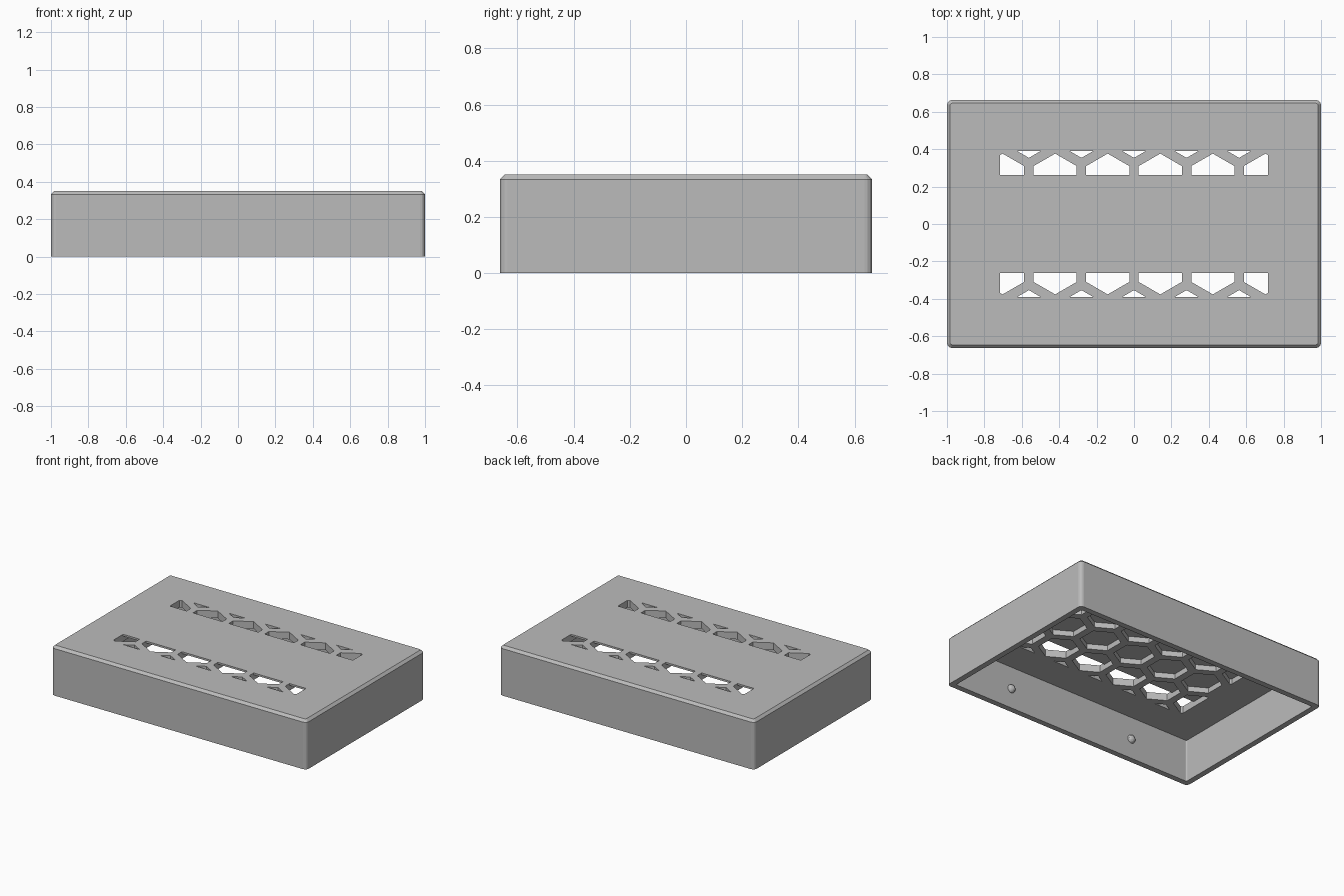
import bpy, bmesh, math

if "Cube" in bpy.data.objects:
    bpy.data.objects.remove(bpy.data.objects["Cube"])

W, D, H = 1.0, 0.663, 0.35        # half width, half depth, height
WALL, CEILING, CHAMFER = 0.04, 0.30, 0.017
PITCH, HEX_R = 0.281, 0.133       # vent spacing and hexagon radius
VENT_X, VENT_Y, COVER_Y = 0.717, 0.39, 0.262

grey = bpy.data.materials.new("plain grey")
grey.diffuse_color = (0.50, 0.50, 0.50, 1)
grey.use_nodes = True
grey.node_tree.nodes["Principled BSDF"].inputs["Base Color"].default_value = grey.diffuse_color


def make_object(name, bm):
    bmesh.ops.recalc_face_normals(bm, faces=bm.faces)
    mesh = bpy.data.meshes.new(name)
    bm.to_mesh(mesh)
    bm.free()
    mesh.materials.append(grey)
    ob = bpy.data.objects.new(name, mesh)
    bpy.context.collection.objects.link(ob)
    return ob


def rounded_rect(hx, hy, r, steps=4):
    pts = []
    for q, (sx, sy) in enumerate(((1, 1), (-1, 1), (-1, -1), (1, -1))):
        for i in range(steps + 1):
            a = math.radians(90 * q + 90 * i / steps)
            pts.append((sx * (hx - r) + r * math.cos(a), sy * (hy - r) + r * math.sin(a)))
    return pts


def add_loft(bm, sections):
    """Stack outlines of equal length, given as (points, z), and cap both ends."""
    rings = [[bm.verts.new((x, y, z)) for x, y in pts] for pts, z in sections]
    n = len(rings[0])
    for a, b in zip(rings, rings[1:]):
        for i in range(n):
            bm.faces.new((a[i], a[(i + 1) % n], b[(i + 1) % n], b[i]))
    bm.faces.new(rings[0][::-1])
    bm.faces.new(rings[-1])


def clip(pts, axis, limit, sign):
    """Keep the part of a polygon where sign * coordinate <= sign * limit."""
    out = []
    for p, q in zip(pts, pts[1:] + pts[:1]):
        dp, dq = sign * (p[axis] - limit), sign * (q[axis] - limit)
        if dp <= 0:
            out.append(p)
        if dp * dq < 0:
            t = dp / (dp - dq)
            out.append((p[0] + t * (q[0] - p[0]), p[1] + t * (q[1] - p[1])))
    return out


def hex_cutter(name, y_min, y_max, z0, z1):
    """Honeycomb of prisms trimmed to the vent rectangle."""
    bm = bmesh.new()
    for row in range(-2, 3):
        for col in range(-3, 4):
            cx = (col + 0.5 * (row % 2)) * PITCH
            cy = row * PITCH * math.sqrt(3) / 2
            pts = [(cx + HEX_R * math.cos(math.radians(30 + 60 * k)),
                    cy + HEX_R * math.sin(math.radians(30 + 60 * k))) for k in range(6)]
            for axis, limit, sign in ((0, VENT_X, 1), (0, -VENT_X, -1),
                                      (1, y_max, 1), (1, y_min, -1)):
                pts = clip(pts, axis, limit, sign)
            if len(pts) > 2:
                add_loft(bm, [(pts, z0), (pts, z1)])
    return make_object(name, bm)


# Case: chamfered outer shell
bm = bmesh.new()
add_loft(bm, [(rounded_rect(W, D, 0.028), 0),
              (rounded_rect(W, D, 0.028), H - CHAMFER),
              (rounded_rect(W - CHAMFER, D - CHAMFER, 0.011), H)])
case = make_object("case_lid", bm)

# Cutters: open cavity, blind honeycomb pockets, vent slots through the top
bm = bmesh.new()
inner = rounded_rect(W - WALL, D - WALL, 0.01)
add_loft(bm, [(inner, -0.1), (inner, CEILING)])
cutters = [make_object("cavity_cutter", bm),
           hex_cutter("pocket_cutter", -VENT_Y, VENT_Y, CEILING - 0.02, H - 0.013),
           hex_cutter("back_slot_cutter", COVER_Y, VENT_Y, CEILING - 0.03, H + 0.1),
           hex_cutter("front_slot_cutter", -VENT_Y, -COVER_Y, CEILING - 0.03, H + 0.1)]
bpy.context.view_layer.objects.active = case
for cutter in cutters:
    mod = case.modifiers.new(cutter.name, 'BOOLEAN')
    mod.operation, mod.solver, mod.object = 'DIFFERENCE', 'EXACT', cutter
    bpy.ops.object.modifier_apply(modifier=mod.name)
    bpy.data.objects.remove(cutter)

# Snap bumps on the inside of the front and back walls
for side, sy in (("front", -1), ("back", 1)):
    for end, sx in (("left", -1), ("right", 1)):
        bm = bmesh.new()
        bmesh.ops.create_uvsphere(bm, u_segments=12, v_segments=8, radius=0.03)
        bump = make_object(f"{side}_{end}_snap_bump", bm)
        bump.location = (sx * 0.5, sy * (D - WALL + 0.004), 0.14)
